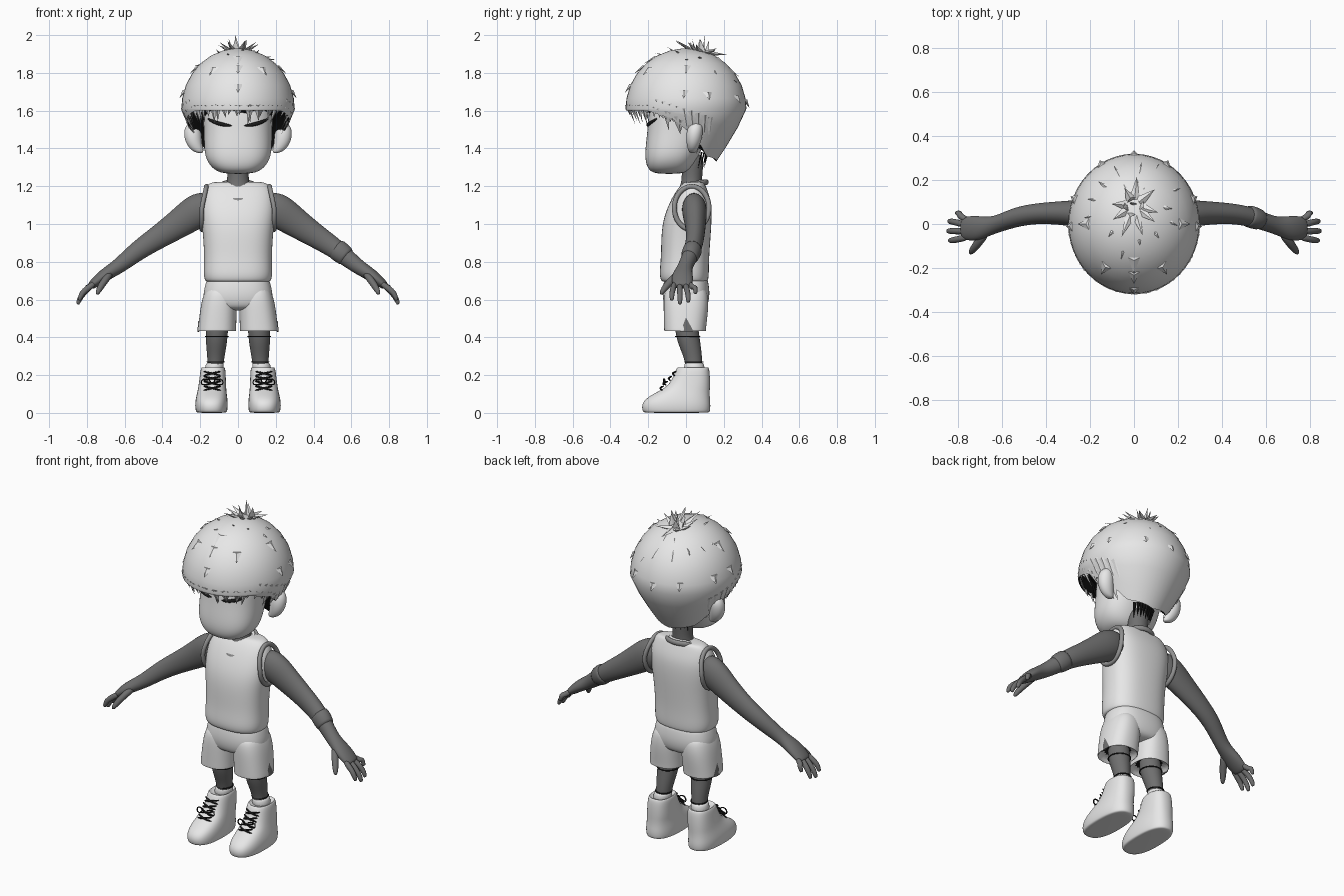
import bpy, bmesh, math, random
from math import sin, cos, pi, radians, sqrt
from mathutils import Vector

random.seed(4)
if "Cube" in bpy.data.objects:
    bpy.data.objects.remove(bpy.data.objects["Cube"])


def material(name, v):
    m = bpy.data.materials.new(name)
    m.use_nodes = True
    m.diffuse_color = (v, v, v, 1)
    m.node_tree.nodes["Principled BSDF"].inputs["Base Color"].default_value = (v, v, v, 1)
    return m


LIGHT = material("light_grey", 0.8)
DARK = material("dark_grey_skin", 0.16)
TRIM = material("mid_grey_trim", 0.28)
BLACK = material("black", 0.01)
SIDES = (("left", 1), ("right", -1))


def finish(name, bm, mats, subdiv=0, smooth=True):
    bmesh.ops.recalc_face_normals(bm, faces=bm.faces)
    mesh = bpy.data.meshes.new(name)
    bm.to_mesh(mesh)
    bm.free()
    for m in mats:
        mesh.materials.append(m)
    ob = bpy.data.objects.new(name, mesh)
    bpy.context.collection.objects.link(ob)
    for p in mesh.polygons:
        p.use_smooth = smooth
    if subdiv:
        ob.modifiers.new("smooth", "SUBSURF").levels = subdiv
        ob.modifiers["smooth"].render_levels = subdiv
    return ob


def skin(bm, rings, closed=False):
    n = len(rings[0])
    pairs = list(zip(rings, rings[1:])) + ([(rings[-1], rings[0])] if closed else [])
    for a, b in pairs:
        for i in range(n):
            j = (i + 1) % n
            bm.faces.new((a[i], a[j], b[j], b[i]))
    if not closed:
        return bm.faces.new(rings[0][::-1]), bm.faces.new(rings[-1])


def loft(name, rows, mats, s=1, power=2, seg=20, subdiv=2, dark_base=False):
    """Horizontal superellipse rings; each row is z, centre x, centre y, half width, half depth."""
    bm = bmesh.new()
    rings = []
    for z, cx, cy, rx, ry in rows:
        ring = []
        for i in range(seg):
            c, d = cos(2 * pi * i / seg), sin(2 * pi * i / seg)
            ring.append(bm.verts.new((s * (cx + rx * math.copysign(abs(c) ** (2 / power), c)),
                                      cy + ry * math.copysign(abs(d) ** (2 / power), d), z)))
        rings.append(ring)
    base, _ = skin(bm, rings)
    if dark_base:
        base.material_index = 1
    return finish(name, bm, mats, subdiv)


def tube(name, pts, mat, s=1, ref=(0, 1, 0), closed=False, seg=10, subdiv=1):
    """Tube along points x, y, z, radius along ref, other radius."""
    bm = bmesh.new()
    P = [Vector((s * p[0], p[1], p[2])) for p in pts]
    n, rings = len(P), []
    for k, p in enumerate(P):
        a, b = (P[k - 1], P[(k + 1) % n]) if closed else (P[max(k - 1, 0)], P[min(k + 1, n - 1)])
        t = (b - a).normalized()
        u = Vector(ref)
        u = (u - t * u.dot(t)).normalized()
        v = t.cross(u)
        rings.append([bm.verts.new(p + u * pts[k][3] * cos(2 * pi * i / seg)
                                   + v * pts[k][4] * sin(2 * pi * i / seg)) for i in range(seg)])
    skin(bm, rings, closed)
    return finish(name, bm, [mat], subdiv)


def spike(bm, base, tip, width, out, thick=0.35):
    base, tip, out = Vector(base), Vector(tip), Vector(out).normalized()
    side = (tip - base).cross(out).normalized() * width
    up = out * width * thick
    ring = [bm.verts.new(base + d) for d in (side, up, -side, -up)]
    top = bm.verts.new(tip)
    for i in range(4):
        bm.faces.new((ring[i], ring[(i + 1) % 4], top))
    bm.faces.new(ring[::-1])


# Head, ears, brows and neck
loft("head", [(1.265, 0, -.09, .06, .06), (1.28, 0, -.09, .125, .11), (1.34, 0, -.08, .175, .14),
              (1.42, 0, -.06, .182, .155), (1.5, 0, -.04, .182, .165), (1.6, 0, -.02, .19, .18),
              (1.7, 0, 0, .17, .17)], [LIGHT], power=2.4)
loft("neck", [(1.15, 0, .02, .09, .075), (1.19, 0, .025, .075, .062), (1.22, 0, .03, .058, .055),
              (1.28, 0, .033, .056, .055), (1.38, 0, .04, .07, .06)], [DARK])
for side, s in SIDES:
    loft(side + "_ear", [(1.375, .2, .035, .015, .015), (1.39, .215, .035, .035, .025),
                         (1.43, .235, .04, .045, .04), (1.48, .24, .045, .05, .046),
                         (1.52, .24, .05, .04, .04), (1.54, .235, .05, .018, .02)], [LIGHT], s, seg=12)
    tube(side + "_brow", [(.03, -.205, 1.52, .006, .004), (.08, -.203, 1.525, .008, .012),
                          (.13, -.185, 1.54, .008, .01), (.165, -.15, 1.56, .006, .005)], BLACK, s)

# Hair shell: dome above, tapering towards the nape, with a rim that drops to the back
RIM = [(0, 1.6), (50, 1.6), (75, 1.56), (95, 1.48), (125, 1.36), (180, 1.33)]


def rim(a):
    a = abs((a + 180) % 360 - 180)
    for (a0, z0), (a1, z1) in zip(RIM, RIM[1:]):
        if a <= a1:
            return z0 + (z1 - z0) * (a - a0) / (a1 - a0)


def hair_point(a, z, grow=1.0):
    if z > 1.61:
        k = sqrt(max(0, 1 - ((z - 1.61) / .32) ** 2))
    else:
        k = 1 - .5 * ((1.61 - z) / .28) ** 1.2
    return Vector((.3 * k * grow * sin(radians(a)), -.32 * k * grow * cos(radians(a)), z))


bm = bmesh.new()
angles = [i * 7.5 for i in range(48)]
rings = [[bm.verts.new(hair_point(a, 1.61 + .32 * cos(radians(t)))) for a in angles]
         for t in (3, 15, 28, 41, 54, 67, 80, 90)]
rings += [[bm.verts.new(hair_point(a, 1.61 + (rim(a) - 1.61) * f)) for a in angles] for f in (.35, .7, 1)]
rings.append([bm.verts.new(hair_point(a, rim(a) + .025, .78)) for a in angles])
_, under = skin(bm, rings)
for f in list(under.edges):
    for g in f.link_faces:
        g.material_index = 1
finish("hair_shell", bm, [LIGHT, BLACK]).select_set(True)
bpy.context.view_layer.objects.active = bpy.data.objects["hair_shell"]
bpy.ops.object.shade_smooth_by_angle(angle=radians(50))

# Hair locks: fringe and rim, crown star and small tufts
bm = bmesh.new()
for i in range(36):
    a = -105 + 6 * i + random.uniform(-2, 2)
    z = rim(a)
    spike(bm, hair_point(a, z + .03, .985), hair_point(a + random.uniform(-4, 4), z - random.uniform(.02, .075), .97),
          random.uniform(.016, .026), hair_point(a, 0))
for i in range(9):
    for sgn in (-1, 1):
        a, z = sgn * (60 + 7 * i), 1.66 - .012 * i
        spike(bm, hair_point(a, z, .98), hair_point(a + 3, z - .1, 1.02), .025, hair_point(a, 0))
for ring_r, count, lift in ((.21, 13, .025), (.13, 9, .05), (.05, 4, .065)):
    for i in range(count):
        a = 2 * pi * (i + random.uniform(-.25, .25)) / count
        r = ring_r * random.uniform(.8, 1.15)
        b = Vector((.03 * cos(a), .08 + .03 * sin(a), 1.905)) if ring_r < .2 else \
            Vector((.09 * cos(a), .08 + .09 * sin(a), 1.87))
        t = Vector((r * cos(a), .07 + r * sin(a), 0))
        t.z = min(1.98, 1.61 + .32 * sqrt(max(0, 1 - (t.x / .3) ** 2 - (t.y / .32) ** 2)) + lift)
        spike(bm, b, t, .026, (0, 0, 1), .6)
spike(bm, (0, .09, 1.9), (-.015, .1, 2.0), .02, (0, 1, 0))
for a, z in ((0, 1.89), (0, 1.84), (0, 1.74), (90, 1.84), (-90, 1.84), (88, 1.71), (-88, 1.71), (112, 1.7),
             (-112, 1.7), (150, 1.68), (-150, 1.68), (180, 1.66), (35, 1.83), (-35, 1.83)):
    spike(bm, hair_point(a, z, .98), hair_point(a, z - .045, 1.05), .028, hair_point(a, 0), .5)
finish("hair_locks", bm, [LIGHT], smooth=False)

bm = bmesh.new()
for i in range(-4, 5):
    spike(bm, (.016 * i, .115 - .002 * i * i, 1.38), (.014 * i, .095 - .002 * i * i, 1.29 + .012 * (i % 2)),
          .014, (0, 1, 0))
finish("nape_hair", bm, [BLACK], smooth=False)

# Jersey with collar and armhole trim
loft("jersey", [(.69, 0, -.005, .165, .115), (.7, 0, -.008, .178, .127), (.74, 0, -.01, .185, .133),
                (.82, 0, -.005, .18, .128), (.95, 0, 0, .187, .133), (1.04, 0, .01, .2, .128),
                (1.12, 0, .025, .2, .11), (1.18, 0, .032, .185, .082), (1.215, 0, .04, .16, .06),
                (1.225, 0, .045, .12, .045)], [LIGHT], power=2.5)
for name, grow, mat in (("collar", 1, TRIM), ("inner_collar", .8, LIGHT)):
    ring = []
    for i in range(24):
        a = 2 * pi * i / 24
        front = (1 - sin(a)) / 2
        ring.append((.095 * grow * cos(a), .02 + .09 * grow * sin(a), 1.222 - .1 * grow * front ** 1.5, .016, .011))
    tube(name, ring, mat, ref=(0, 0, 1), closed=True)
for side, s in SIDES:
    ring = [(.192 - .025 * max(0, sin(a)), .03 + .093 * cos(a), 1.085 + .115 * sin(a), .013, .014)
            for a in (2 * pi * i / 24 for i in range(24))]
    tube(side + "_armhole_trim", ring, TRIM, s, ref=(1, 0, 0), closed=True)

# Shorts
loft("shorts_hips", [(.54, 0, 0, .12, .09), (.57, 0, 0, .18, .118), (.63, 0, 0, .188, .128), (.69, 0, 0, .172, .12),
                     (.73, 0, 0, .16, .11)], [LIGHT], power=2.5)
for side, s in SIDES:
    loft(side + "_shorts_leg", [(.47, .112, -.005, .085, .09), (.435, .112, -.005, .097, .106),
                                (.43, .112, -.005, .103, .112), (.45, .111, -.005, .102, .112),
                                (.55, .103, 0, .098, .12), (.62, .095, 0, .092, .12), (.68, .09, 0, .07, .1)],
         [LIGHT, BLACK], s, power=2.4, dark_base=True)
    bm = bmesh.new()
    spike(bm, (s * .21, .005, .43), (s * .209, 0, .505), .035, (1, 0, 0), .15)
    finish(side + "_shorts_slit", bm, [DARK], smooth=False)

# Arms, fingers and the single wristband
FINGERS = {"index": (-.06, -.075, .842, .595), "middle": (-.033, -.032, .85, .575),
           "ring": (-.006, .012, .845, .585), "little": (.018, .05, .81, .63)}
for side, s in SIDES:
    tube(side + "_arm", [(.13, .04, 1.11, .06, .08), (.22, .045, 1.07, .07, .095), (.3, .05, 1.01, .057, .08),
                         (.43, .05, .925, .048, .062), (.53, .035, .86, .046, .053), (.62, .0, .785, .038, .042),
                         (.67, -.012, .752, .045, .037), (.72, -.02, .72, .06, .034),
                         (.775, -.02, .675, .054, .024), (.785, -.02, .667, .04, .015)], DARK, s, seg=16, subdiv=2)
    for f, (y0, y1, x, z) in FINGERS.items():
        tube(f"{side}_{f}_finger", [(.755, y0, .69, .015, .017), (.795, (y0 + y1) / 2, .66, .016, .017),
                                    (x - .015, y1, z + .04, .015, .016), (x - .003, y1, z + .005, .012, .012),
                                    (x, y1, z, .006, .006)], DARK, s)
    tube(side + "_thumb", [(.67, -.03, .745, .024, .022), (.71, -.085, .695, .022, .02),
                           (.735, -.118, .655, .018, .018), (.748, -.135, .625, .009, .009)], DARK, s)
tube("left_wristband", [(.515, .038, .872, .044, .05), (.52, .037, .868, .053, .061), (.575, .018, .825, .049, .055),
                        (.58, .016, .821, .04, .044)], DARK, seg=16)

# Legs, socks, shoes and laces
for side, s in SIDES:
    loft(side + "_leg", [(.18, .125, .045, .04, .042), (.27, .118, .043, .042, .045), (.35, .115, .022, .054, .058),
                         (.42, .112, .005, .06, .064), (.52, .11, 0, .06, .06)], [DARK], s)
    loft(side + "_sock", [(.2, .13, .045, .052, .06), (.262, .122, .043, .05, .053), (.266, .122, .043, .04, .043)],
         [LIGHT], s)
    for part, z, x, y, r in (("sock_line", .27, .118, .043, .046), ("knee_line", .405, .112, .009, .062)):
        tube(f"{side}_{part}", [(x + r * cos(i * pi / 8), y + r * 1.05 * sin(i * pi / 8), z, .004, .004)
                                for i in range(16)], BLACK, s, ref=(0, 0, 1), closed=True, seg=6)
    loft(side + "_shoe", [(0, .14, -.05, .075, .168), (.004, .14, -.051, .084, .18), (.04, .141, -.053, .088, .185),
                          (.075, .14, -.045, .085, .173), (.11, .138, -.015, .078, .142),
                          (.14, .136, .015, .074, .113), (.19, .134, .03, .07, .098),
                          (.235, .132, .036, .066, .088), (.245, .132, .037, .058, .078),
                          (.225, .132, .037, .05, .066)], [LIGHT], s, power=2.5)
    for i in range(4):
        y, z = -.135 + .022 * i, .118 + .026 * i
        for d in (-1, 1):
            tube(f"{side}_lace_{i}_{'a' if d > 0 else 'b'}",
                 [(.137 - d * .05, y + .012, z, .006, .006), (.137, y - .01, z + .014, .006, .006),
                  (.137 + d * .05, y + .02, z + .024, .006, .006)], BLACK, s, seg=6)
    for d in (-1, 1):
        tube(f"{side}_bow_{'outer' if d > 0 else 'inner'}",
             [(.137 + d * x, y, z, .005, .005) for x, y, z in
              ((0, -.115, .165), (.03, -.12, .185), (.06, -.11, .175), (.058, -.115, .145), (.025, -.125, .15))],
             BLACK, s, seg=6, closed=True)
